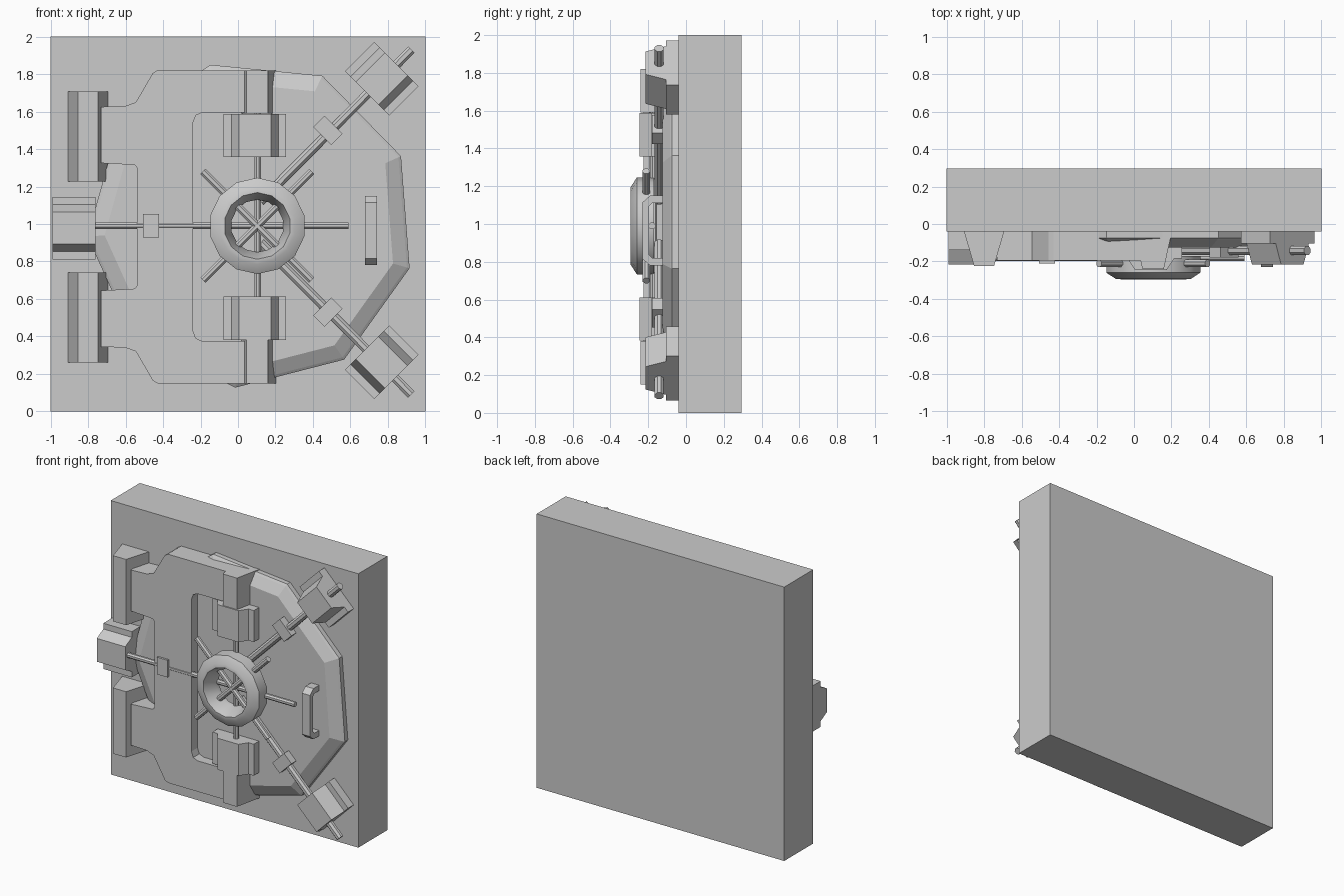
import bpy, bmesh
from math import cos, sin, pi, radians
from mathutils import Vector

if "Cube" in bpy.data.objects:
    bpy.data.objects.remove(bpy.data.objects["Cube"])

MID = 0.985  # height of the mirror line of the mechanism


def finish(name, bm, smooth=False):
    bmesh.ops.recalc_face_normals(bm, faces=bm.faces)
    mesh = bpy.data.meshes.new(name)
    bm.to_mesh(mesh)
    bm.free()
    ob = bpy.data.objects.new(name, mesh)
    bpy.context.collection.objects.link(ob)
    if smooth:
        bpy.context.view_layer.objects.active = ob
        ob.select_set(True)
        bpy.ops.object.shade_smooth_by_angle(angle=radians(40))
        ob.select_set(False)
    return ob


def skin(name, rings, closed=False, smooth=False):
    """Join matching loops of points with quads; cap the ends unless closed."""
    bm = bmesh.new()
    vs = [[bm.verts.new(p) for p in r] for r in rings]
    n = len(vs[0])
    pairs = list(zip(vs, vs[1:]))
    if closed:
        pairs.append((vs[-1], vs[0]))
    else:
        bm.faces.new(vs[0])
        bm.faces.new(vs[-1])
    for a, b in pairs:
        for i in range(n):
            j = (i + 1) % n
            bm.faces.new((a[i], a[j], b[j], b[i]))
    return finish(name, bm, smooth)


def prism(name, profile, x, z, length, angle):
    """Profile of (across, y) swept along a direction in the front plane."""
    a = radians(angle)
    rings = []
    for v in (-length / 2, length / 2):
        rings.append([(x + v * cos(a) - u * sin(a), y, z + v * sin(a) + u * cos(a))
                      for u, y in profile])
    return skin(name, rings)


def ring(cx, cz, r, y, n, start):
    return [(cx + r * cos(start + 2 * pi * i / n), y, cz + r * sin(start + 2 * pi * i / n))
            for i in range(n)]


def rod(name, p, q, r=0.019):
    p, q = Vector(p), Vector(q)
    d = (q - p).normalized()
    s = Vector((0, 1, 0))
    t = d.cross(s)
    rings = [[c + (s * cos(k * pi / 4 + pi / 8) + t * sin(k * pi / 4 + pi / 8)) * r
              for k in range(8)] for c in (p, q)]
    return skin(name, rings)


def box_profile(w, back, front):
    return [(-w / 2, back), (-w / 2, front), (w / 2, front), (w / 2, back)]


def stepped(back, step, front):
    """Flanged block with a tapered raised middle."""
    return [(-.167, back), (-.167, step), (-.125, step), (-.085, front),
            (.085, front), (.125, step), (.167, step), (.167, back)]


def wedge(base, top, front):
    return [(-base, -.03), (-top, front), (top, front), (base, -.03)]


# Wall slab
prism("wall_slab", box_profile(2, -.04, .295), 0, 1, 2, 90)

# Nine-sided door with chamfered rim
s = radians(24.4)
skin("door", [ring(.071, 1.0, r, y, 9, s)
              for r, y in ((.877, -.03), (.877, -.075), (.862, -.085), (.785, -.125))])

# Hinge plate: upper half outline, mirrored to the lower half
half = [(-.54, 1.30), (-.55, 1.315), (-.73, 1.325), (-.73, 1.625), (-.60, 1.63),
        (-.545, 1.65), (-.455, 1.805), (-.43, 1.82), (.1, 1.82), (.1, 1.595),
        (-.19, 1.595), (-.225, 1.58), (-.24, 1.54)]
outline = half + [(x, 2 * MID - z) for x, z in reversed(half)]
skin("hinge_plate", [[(x, y, z) for x, z in outline] for y in (-.035, -.195)])

# Parts above and below the mirror line
for side, label in ((1, "upper"), (-1, "lower")):
    def m(z):
        return MID + side * (z - MID)
    prism(label + "_hinge_block", wedge(.11, .053, -.225), -.80, m(1.468), .48, 90)
    prism(label + "_stop_block", wedge(.103, .057, -.24), .102, m(1.705), .23, 90)
    prism(label + "_bolt_guide", stepped(-.12, -.185, -.245), .09, m(1.473), .23, 90)
    ang = 45 * side
    zc = 1.775 if side > 0 else .262
    prism(label + "_corner_guide", stepped(-.035, -.105, -.215), .767, zc, .22, ang)
    zb = 1.01 + side * .93
    rod(label + "_corner_bolt", (.12, -.142, 1.01 + side * .11), (.925, -.142, zb - side * .01), .026)
    prism(label + "_bolt_clip", box_profile(.135, -.12, -.18), .48, 1.015 + side * .485, .085, ang)
    rod(label + "_vertical_bolt", (.105, -.17, MID), (.105, -.17, m(1.62)))

# Left guide, bolt and clip
prism("left_guide", stepped(-.035, -.14, -.215), -.875, .978, .23, 0)
rod("horizontal_bolt", (-.79, -.18, .99), (.59, -.18, .99))
prism("left_bolt_clip", box_profile(.125, -.15, -.21), -.465, .99, .085, 0)

# Handwheel ring and spokes
cx, cz = .103, .99
wheel = ((.257, -.17), (.257, -.26), (.205, -.293), (.178, -.295), (.14, -.2), (.14, -.17))
skin("handwheel", [ring(cx, cz, r, y, 14, pi / 14) for r, y in wheel], closed=True, smooth=True)
for i, k in enumerate((1, -1)):
    d = .29
    rod("handwheel_spoke_%d" % i, (cx - d, -.21, cz - k * d), (cx + d, -.21, cz + k * d), .021)

# Pull handle: a chamfered bracket
outer = [(-.185, -.115), (-.185, -.19), (-.15, -.23)]
inner = [(-.13, -.195), (-.145, -.18), (-.145, -.115)]
bracket = (outer + [(-u, y) for u, y in reversed(outer)]
           + [(-u, y) for u, y in reversed(inner)] + inner)
prism("pull_handle", bracket, .71, .965, .065, 180)
